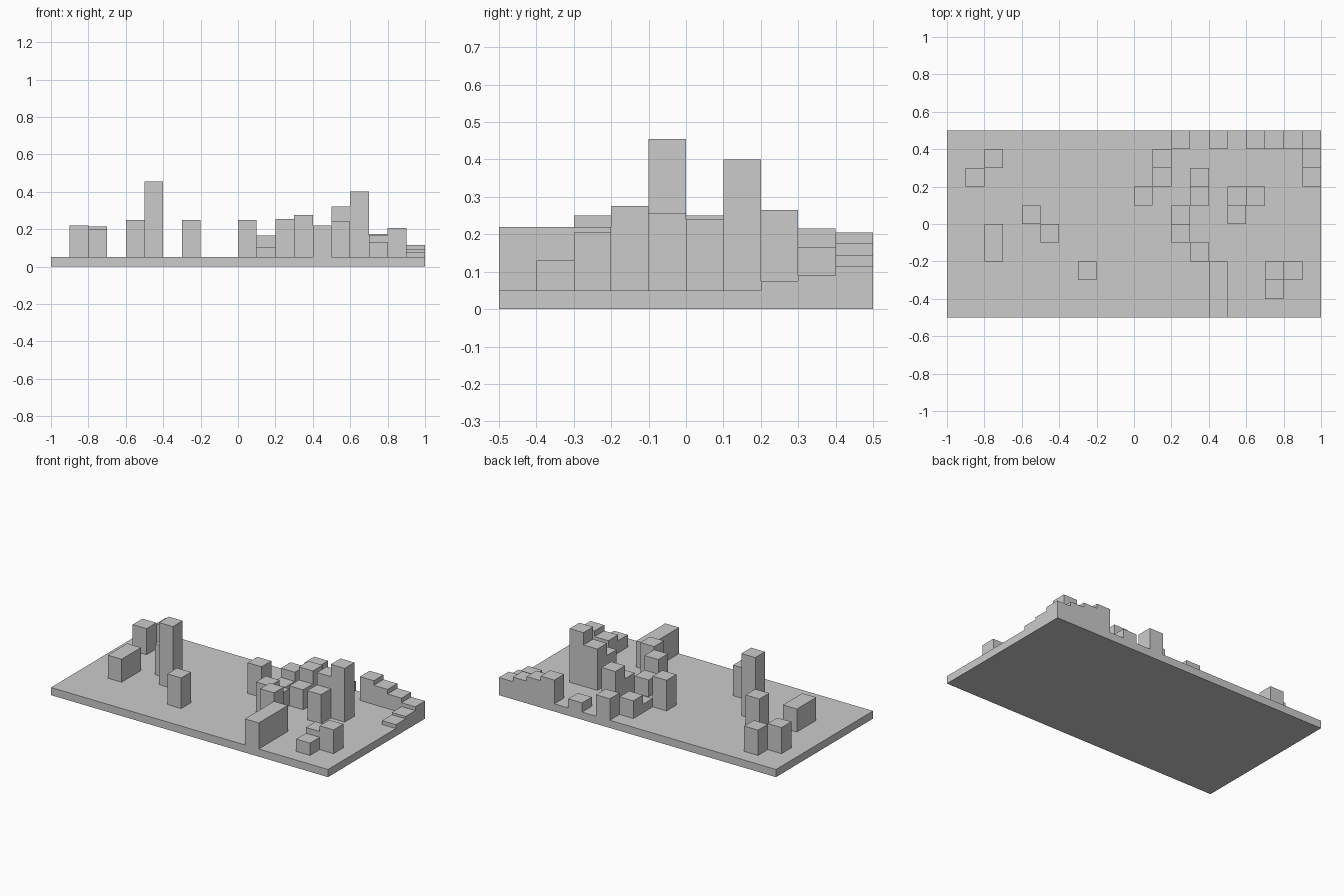
import bpy, bmesh

if "Cube" in bpy.data.objects:
    bpy.data.objects.remove(bpy.data.objects["Cube"])

S = 0.1          # cell size
FLOOR = 0.05     # slab thickness
NX, NY = 20, 10

# Raised columns: (x, y of lower left corner in cells, cells along y, top height)
COLUMNS = [
    # left group
    (-9, 2, 1, 0.22), (-8, 3, 1, 0.215), (-6, 0, 1, 0.25), (-5, -1, 1, 0.455),
    (-8, -2, 2, 0.20), (-3, -3, 1, 0.25),
    # front right group
    (4, -5, 3, 0.22), (7, -4, 1, 0.13), (7, -3, 1, 0.168), (8, -3, 1, 0.205),
    # middle cluster
    (3, -2, 1, 0.275), (2, -1, 1, 0.255), (2, 0, 1, 0.16), (0, 1, 1, 0.25),
    (1, 2, 1, 0.105), (1, 3, 1, 0.165), (3, 1, 1, 0.18), (3, 2, 1, 0.265),
    (2, 4, 1, 0.19), (4, 4, 1, 0.11),
    # towers
    (5, 0, 1, 0.24), (5, 1, 1, 0.32), (6, 1, 1, 0.40),
    # stepped back corner
    (6, 4, 1, 0.205), (7, 4, 1, 0.175), (8, 4, 1, 0.145), (9, 4, 1, 0.115),
    (9, 3, 1, 0.09), (9, 2, 1, 0.075),
]

heights = {(i, j): FLOOR for i in range(-NX // 2, NX // 2)
           for j in range(-NY // 2, NY // 2)}
for i, j, n, h in COLUMNS:
    for k in range(n):
        heights[i, j + k] = h

bm = bmesh.new()


def quad(*pts):
    bm.faces.new([bm.verts.new((x * S, y * S, z)) for x, y, z in pts])


for (i, j), h in heights.items():
    # roof and underside of the cell
    ring = [(i, j), (i + 1, j), (i + 1, j + 1), (i, j + 1)]
    quad(*[(x, y, h) for x, y in ring])
    quad(*[(x, y, 0) for x, y in reversed(ring)])
    # walls down to each lower neighbour
    for side, (di, dj) in enumerate([(0, -1), (1, 0), (0, 1), (-1, 0)]):
        g = heights.get((i + di, j + dj), 0)
        if g < h:
            a, b = ring[side], ring[(side + 1) % 4]
            quad((*a, g), (*b, g), (*b, h), (*a, h))

# Weld cells and merge coplanar faces
bmesh.ops.remove_doubles(bm, verts=bm.verts, dist=1e-5)
bmesh.ops.dissolve_limit(bm, angle_limit=0.01, verts=bm.verts, edges=bm.edges)

mesh = bpy.data.meshes.new("block_terrain")
bm.to_mesh(mesh)
bm.free()
bpy.context.collection.objects.link(bpy.data.objects.new("block_terrain", mesh))
